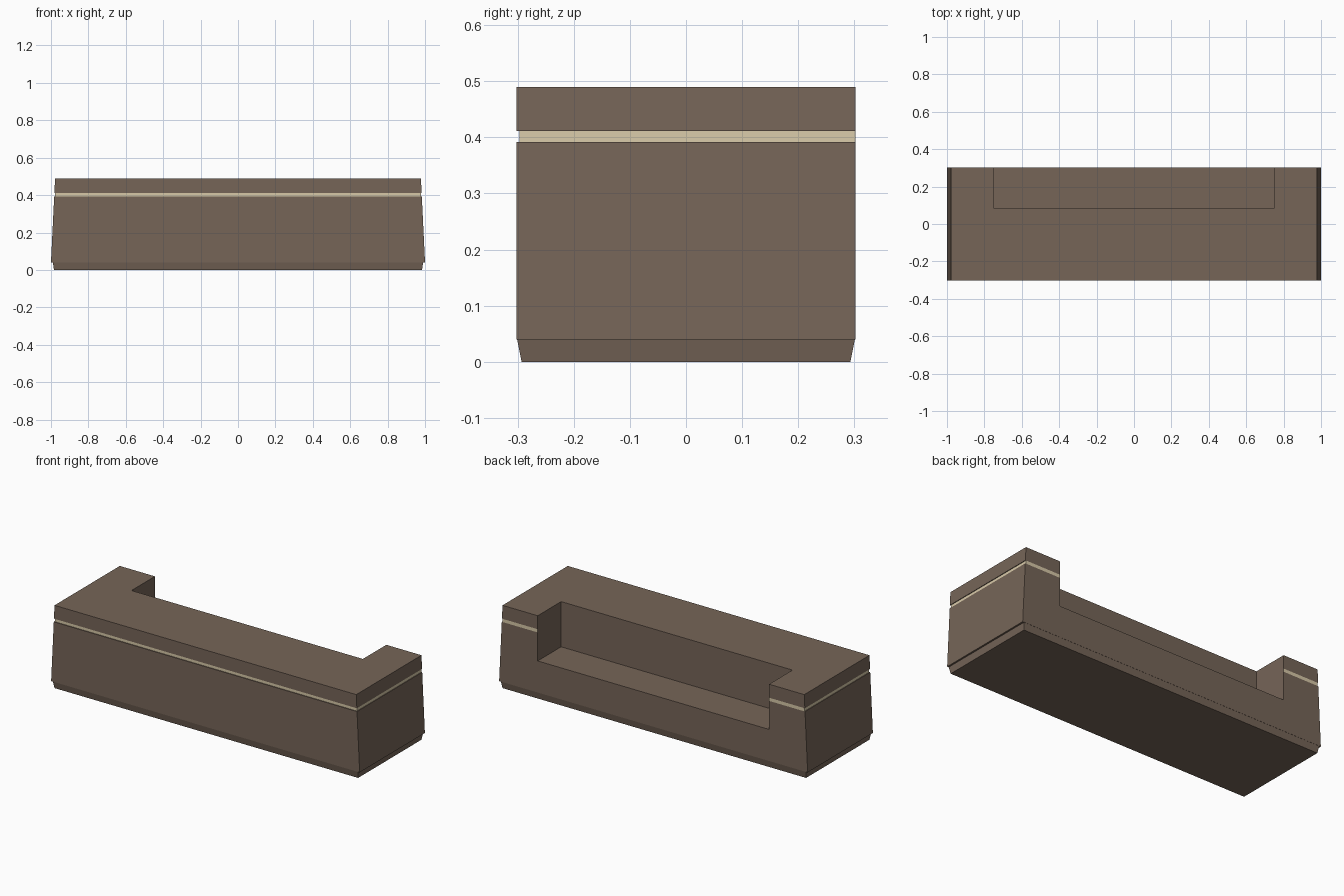
import bpy
import bmesh

if "Cube" in bpy.data.objects:
    bpy.data.objects.remove(bpy.data.objects["Cube"], do_unlink=True)


def make_material(name, colour):
    mat = bpy.data.materials.new(name)
    mat.use_nodes = True
    mat.diffuse_color = colour
    mat.node_tree.nodes["Principled BSDF"].inputs["Base Color"].default_value = colour
    return mat


brown = make_material("warm brown", (0.18, 0.13, 0.097, 1))
cream = make_material("pale cream", (0.68, 0.58, 0.39, 1))

HALF_DEPTH = 0.302
NOTCH_X, NOTCH_Y, LEDGE_Z = 0.75, 0.085, 0.225
BODY_Z, STRIP_Z, COUNTER_Z, TOP_Z = 0.04, 0.392, 0.411, 0.49


def half_width(z):
    """The end walls lean inwards towards the top."""
    return 1.0 - 0.022 * (z - BODY_Z) / (TOP_Z - BODY_Z)


def block_outline(hx, front, back):
    return [(-hx, front), (hx, front), (hx, back), (-hx, back)]


def u_outline(hx, front, back):
    return [(-hx, front), (hx, front), (hx, back), (NOTCH_X, back),
            (NOTCH_X, NOTCH_Y), (-NOTCH_X, NOTCH_Y), (-NOTCH_X, back), (-hx, back)]


def loft(name, outline, levels, bottom=True, top=True, accent=False):
    """Join outlines, each level being (z, half width, front y, back y)."""
    bm = bmesh.new()
    rings = [[bm.verts.new((x, y, z)) for x, y in outline(hx, front, back)]
             for z, hx, front, back in levels]
    for low, high in zip(rings, rings[1:]):
        n = len(low)
        for i in range(n):
            j = (i + 1) % n
            bm.faces.new((low[i], low[j], high[j], high[i]))
    if bottom:
        bm.faces.new(rings[0][::-1])
    if top:
        bm.faces.new(rings[-1])
    bm.normal_update()
    # The accent colour runs round the outside, not inside the notch
    for f in bm.faces:
        c = f.calc_center_median()
        inside = abs(c.x) < NOTCH_X + 0.01 and c.y > 0
        f.material_index = int(accent and not inside)
    mesh = bpy.data.meshes.new(name)
    bm.to_mesh(mesh)
    bm.free()
    mesh.materials.append(brown)
    mesh.materials.append(cream)
    obj = bpy.data.objects.new(name, mesh)
    bpy.context.collection.objects.link(obj)
    return obj


def wall_level(z):
    return z, half_width(z), -HALF_DEPTH, HALF_DEPTH


# Plinth flaring out to the body
loft("plinth", block_outline,
     [(0, 0.984, -0.293, 0.293), (BODY_Z, 0.99, -0.301, 0.301)], top=False)

# Solid lower body with the work ledge on top
loft("lower_body", block_outline, [wall_level(BODY_Z), wall_level(LEDGE_Z)])

# Walls round the work area
loft("upper_walls", u_outline, [wall_level(LEDGE_Z), wall_level(STRIP_Z)], bottom=False)

# Recessed pale strip
loft("accent_strip", u_outline,
     [(z, half_width(z) - 0.004, 0.005 - HALF_DEPTH, HALF_DEPTH) for z in (STRIP_Z, COUNTER_Z)],
     bottom=False, top=False, accent=True)

# Countertop
loft("countertop", u_outline, [wall_level(COUNTER_Z), wall_level(TOP_Z)])
